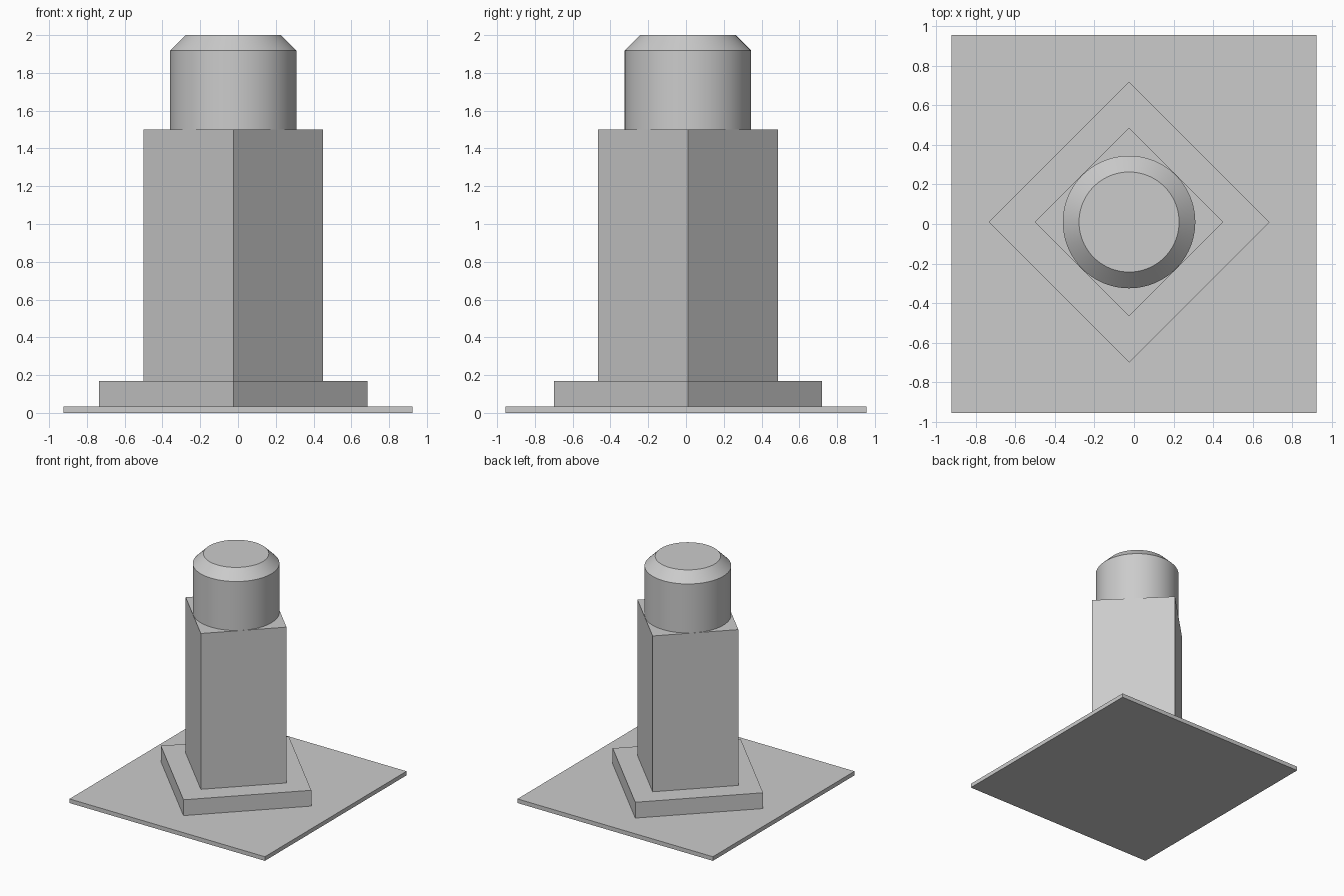
import bpy
import math

old = bpy.data.objects.get("Cube")
if old:
    bpy.data.objects.remove(old, do_unlink=True)

CX, CY = -0.025, 0.01  # shared axis of the upright parts

grey = bpy.data.materials.new("plain grey")
grey.use_nodes = True
colour = (0.6, 0.6, 0.6, 1)
grey.diffuse_color = colour
grey.node_tree.nodes["Principled BSDF"].inputs["Base Color"].default_value = colour


def prism(name, sides, z0, z1, r0, r1=None):
    """Upright prism or frustum on the shared axis, first corner on an axis."""
    bpy.ops.mesh.primitive_cone_add(
        vertices=sides, radius1=r0, radius2=r0 if r1 is None else r1,
        depth=z1 - z0, location=(CX, CY, (z0 + z1) / 2))
    ob = bpy.context.object
    ob.name = name
    ob.data.materials.append(grey)
    return ob


# Thin ground slab
bpy.ops.mesh.primitive_cube_add(size=1, location=(0, 0, 0.0175))
slab = bpy.context.object
slab.name = "base_slab"
slab.scale = (1.845, 1.91, 0.035)
bpy.ops.object.transform_apply(location=False, rotation=False, scale=True)
slab.data.materials.append(grey)

# Square plinth and shaft, turned corner-on
prism("plinth", 4, 0.035, 0.17, 0.71)
prism("shaft", 4, 0.17, 1.5, 0.476)

# Round cap: one drum with a chamfered top rim
cap = prism("round_cap", 96, 1.5, 2.0, 0.335)
top = max(v.co.z for v in cap.data.vertices)
rim = [e for e in cap.data.edges
       if all(cap.data.vertices[i].co.z > top - 1e-4 for i in e.vertices)]
weights = cap.data.attributes.new("bevel_weight_edge", "FLOAT", "EDGE")
for e in rim:
    weights.data[e.index].value = 1.0
bevel = cap.modifiers.new("rim_chamfer", "BEVEL")
bevel.limit_method = "WEIGHT"
bevel.width = 0.082
bevel.segments = 1
bpy.ops.object.modifier_apply(modifier=bevel.name)
bpy.ops.object.shade_smooth_by_angle(angle=math.radians(30))
